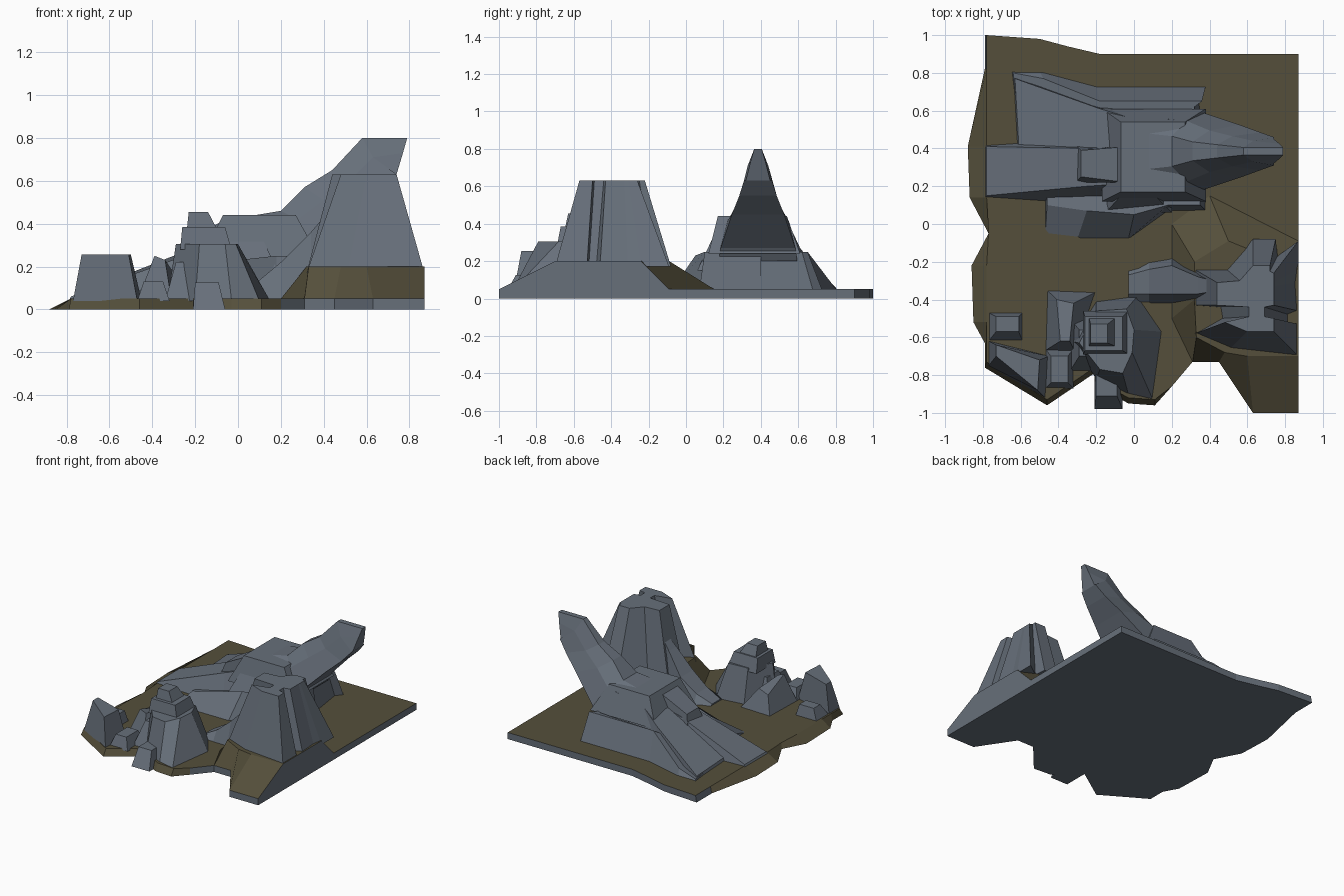
import bpy
import bmesh

cube = bpy.data.objects.get("Cube")
if cube:
    bpy.data.objects.remove(cube, do_unlink=True)


def make_material(name, colour):
    material = bpy.data.materials.new(name)
    material.use_nodes = True
    material.diffuse_color = (*colour, 1)
    material.node_tree.nodes["Principled BSDF"].inputs["Base Color"].default_value = (*colour, 1)
    return material


stone = make_material("slate grey stone", (.135, .16, .195))
earth = make_material("olive brown earth", (.09, .078, .043))


def level(height, outline):
    """Lift a flat outline to one height; points with their own height keep it."""
    return [point if len(point) == 3 else (*point, height) for point in outline]


def loft(name, rings, paint_rule=None):
    """Join closed rings of equal length into a capped, flat-shaded solid."""
    bm = bmesh.new()
    loops = [[bm.verts.new(point) for point in ring] for ring in rings]
    count = len(loops[0])
    for lower, upper in zip(loops, loops[1:]):
        for i in range(count):
            j = (i + 1) % count
            bm.faces.new((lower[i], lower[j], upper[j], upper[i]))
    bm.faces.new(loops[0])
    bm.faces.new(loops[-1])
    bmesh.ops.remove_doubles(bm, verts=bm.verts, dist=.0001)
    bmesh.ops.recalc_face_normals(bm, faces=bm.faces)
    if paint_rule:
        for face in bm.faces:
            face.normal_update()
            if paint_rule(face.normal, face.calc_center_median()):
                face.material_index = 1
    mesh = bpy.data.meshes.new(name)
    bm.to_mesh(mesh)
    bm.free()
    mesh.materials.append(stone)
    mesh.materials.append(earth)
    model = bpy.data.objects.new(name, mesh)
    bpy.context.collection.objects.link(model)
    return model


def rectangle(x_range, y_range):
    (left, right), (front, back) = x_range, y_range
    return [(left, front), (right, front), (right, back), (left, back)]


def block(name, foot, crown, bottom, top):
    """Tapered rock from a foot rectangle to a crown rectangle."""
    return loft(name, [level(bottom, rectangle(*foot)), level(top, rectangle(*crown))])


GROUND = .05
BURIED = .04

# Ground slab with a ragged, bevelled left and front edge
outline = [(-.79, 1), (-.5, .98), (-.35, .94), (-.18, .9), (.87, .9), (.87, -1),
           (.63, -1), (.45, -.73), (.31, -.73), (.2, -.86), (.11, -.96), (-.03, -.95), (-.21, -.85),
           (-.21, -.79), (-.46, -.96), (-.79, -.76), (-.79, -.63), (-.85, -.52),
           (-.86, -.22), (-.77, -.05), (-.87, .14), (-.88, .41), (-.79, .82)]
rim = [(max(x, -.78), y + .03 if x < .2 and y < -.7 else y) for x, y in outline]
loft("ground_slab", [level(0, outline), level(GROUND, rim)],
     lambda normal, centre: normal.z > .3 or (normal.z > -.5 and centre.x < .2 and centre.y < .7))

# Earth mound under the tower, cut flat on its left side
mound_foot = [(.87, -1), (.63, -1), (.45, -.73), (.31, -.73),
              (.2, -.5), (.2, 0), (.4, .15), (.87, -.09)]
mound_crown = [(.87, -.7), (.6, -.7), (.48, -.68), (.33, -.6),
               (.32, -.4), (.32, -.2), (.5, -.09), (.87, -.24)]
loft("tower_mound", [level(GROUND, mound_foot), level(.2, mound_crown)],
     lambda normal, centre: normal.x < .9 and normal.z > -.5)

# Grooved rock tower
tower_foot = [(.32, -.43), (.32, -.24), (.49, -.24), (.63, -.08), (.75, -.08), (.76, -.17),
              (.87, -.09), (.87, -.24), (.86, -.31), (.87, -.46), (.82, -.48), (.82, -.52),
              (.87, -.53), (.87, -.7), (.51, -.66), (.32, -.58), (.46, -.5), (.45, -.44)]
tower_crown = [(.44, -.43), (.44, -.31), (.56, -.3), (.63, -.22), (.72, -.22), (.72, -.25),
               (.74, -.26), (.74, -.31), (.74, -.33), (.74, -.43), (.69, -.44), (.69, -.49),
               (.74, -.5), (.74, -.57), (.6, -.57), (.48, -.52), (.61, -.49), (.61, -.44)]
loft("rock_tower", [level(.17, tower_foot), level(.63, tower_crown)])

# Buttress stepping down from the tower
buttress = []
for x, height, front, back in [(-.03, .06, -.42, -.23), (.08, .12, -.42, -.2),
                               (.2, .22, -.42, -.18), (.34, .36, -.42, -.24), (.46, .5, -.4, -.27)]:
    buttress.append([(x, front, BURIED), (x, front + .05, height),
                     (x, back - .04, height), (x, back, BURIED)])
loft("tower_buttress", buttress)

# Ramped skirts around the leaning spire
loft("north_skirt", [
    level(BURIED, [(-.65, .81), (-.5, .81), (-.2, .73), (.38, .73), (.34, .68), (.38, .4), (-.6, .4)]),
    [(-.64, .8, .06), (-.48, .77, .09), (-.18, .65, .25), (.36, .65, .25),
     (.32, .62, .25), (.33, .4, .25), (-.6, .42, .07)]])
loft("south_skirt", [
    level(BURIED, [(-.47, .2), (-.47, -.06), (-.3, -.08), (-.03, -.08), (.18, .07), (.38, .07), (.38, .4)]),
    [(-.46, .2, .09), (-.46, .1, .09), (-.25, .07, .16), (0, .05, .23),
     (.18, .1, .25), (.35, .1, .25), (.35, .4, .25)]])
loft("west_ramp", [
    level(BURIED, [(-.79, .14), (-.2, .1), (.1, .1), (.1, .5), (-.2, .46), (-.79, .42)]),
    [(-.78, .15, .06), (-.25, .2, .25), (.05, .22, .36), (.05, .42, .36), (-.25, .4, .27), (-.78, .41, .06)]])
loft("north_ramp", [
    level(BURIED, [(-.62, .42), (-.1, .4), (.1, .4), (.1, .62), (-.2, .64), (-.64, .78)]),
    [(-.61, .42, .07), (-.2, .4, .28), (.05, .42, .42), (.05, .54, .42), (-.18, .61, .27), (-.63, .77, .07)]])

# Plateau and shoulders
block("plateau", ((-.17, .38), (.12, .61)), ((-.07, .27), (.17, .54)), .24, .44)
loft("west_shoulder", [
    level(.2, rectangle((-.31, 0), (.22, .42))),
    [(-.28, .25, .3), (-.04, .22, .43), (-.04, .41, .43), (-.28, .39, .3)]])
block("south_shoulder", ((-.15, .2), (.06, .3)), ((-.06, .1), (.16, .26)), .15, .36)

# Leaning spire, as six-sided sections from root to tip
AXIS = .385
sections = []
for crown, waist, keel in [((.02, .43, .1), (.18, .4, .17), (.34, .2, .21)),
                           ((.2, .46, .08), (.28, .42, .16), (.38, .27, .2)),
                           ((.31, .57, .05), (.4, .51, .11), (.56, .45, .14)),
                           ((.44, .65, .035), (.52, .6, .08), (.67, .55, .1)),
                           ((.58, .8, .02), (.63, .71, .055), (.74, .63, .075)),
                           ((.79, .8, .02), (.77, .73, .04), (.74, .63, .065))]:
    near = [(x, AXIS - half, z) for x, z, half in (crown, waist, keel)]
    far = [(x, AXIS + half, z) for x, z, half in (keel, waist, crown)]
    sections.append(near + far)
loft("leaning_spire", sections)

# Front crag: a wide foot, then two stepped caps
loft("front_crag", [
    level(BURIED, [(-.33, -.62), (-.2, -.41), (.02, -.38), (.15, -.57), (.1, -.93), (-.03, -.9), (-.2, -.82)]),
    level(.305, [(-.29, -.63), (-.2, -.46), (-.04, -.45), (0, -.56), (-.01, -.68), (-.06, -.79), (-.18, -.77)])])
block("crag_middle_cap", ((-.27, -.03), (-.69, -.46)), ((-.26, -.06), (-.67, -.49)), .28, .385)
block("crag_top_cap", ((-.24, -.09), (-.65, -.49)), ((-.23, -.14), (-.63, -.53)), .36, .455)
block("crag_foot_stone", ((-.21, -.06), (-.98, -.75)), ((-.2, -.09), (-.91, -.76)), 0, .125)
block("crag_side_step", ((-.34, -.18), (-.78, -.5)), ((-.29, -.2), (-.7, -.56)), BURIED, .22)

# Small outcrops along the front right
loft("corner_outcrop", [
    level(BURIED, [(-.77, -.62), (-.77, -.75), (-.47, -.92), (-.45, -.7)]),
    level(.255, [(-.73, -.64), (-.73, -.7), (-.51, -.88), (-.5, -.72)])])
block("low_stone", ((-.77, -.59), (-.62, -.47)), ((-.73, -.61), (-.57, -.49)), BURIED, .13)
block("square_stone", ((-.47, -.32), (-.87, -.66)), ((-.44, -.35), (-.84, -.7)), BURIED, .13)
loft("ridge_outcrop", [
    level(BURIED, [(-.47, -.67), (-.31, -.68), (-.2, -.36), (-.46, -.35)]),
    [(-.39, -.62, .25), (-.34, -.62, .23), (-.32, -.42, .2), (-.41, -.4, .18)]])
